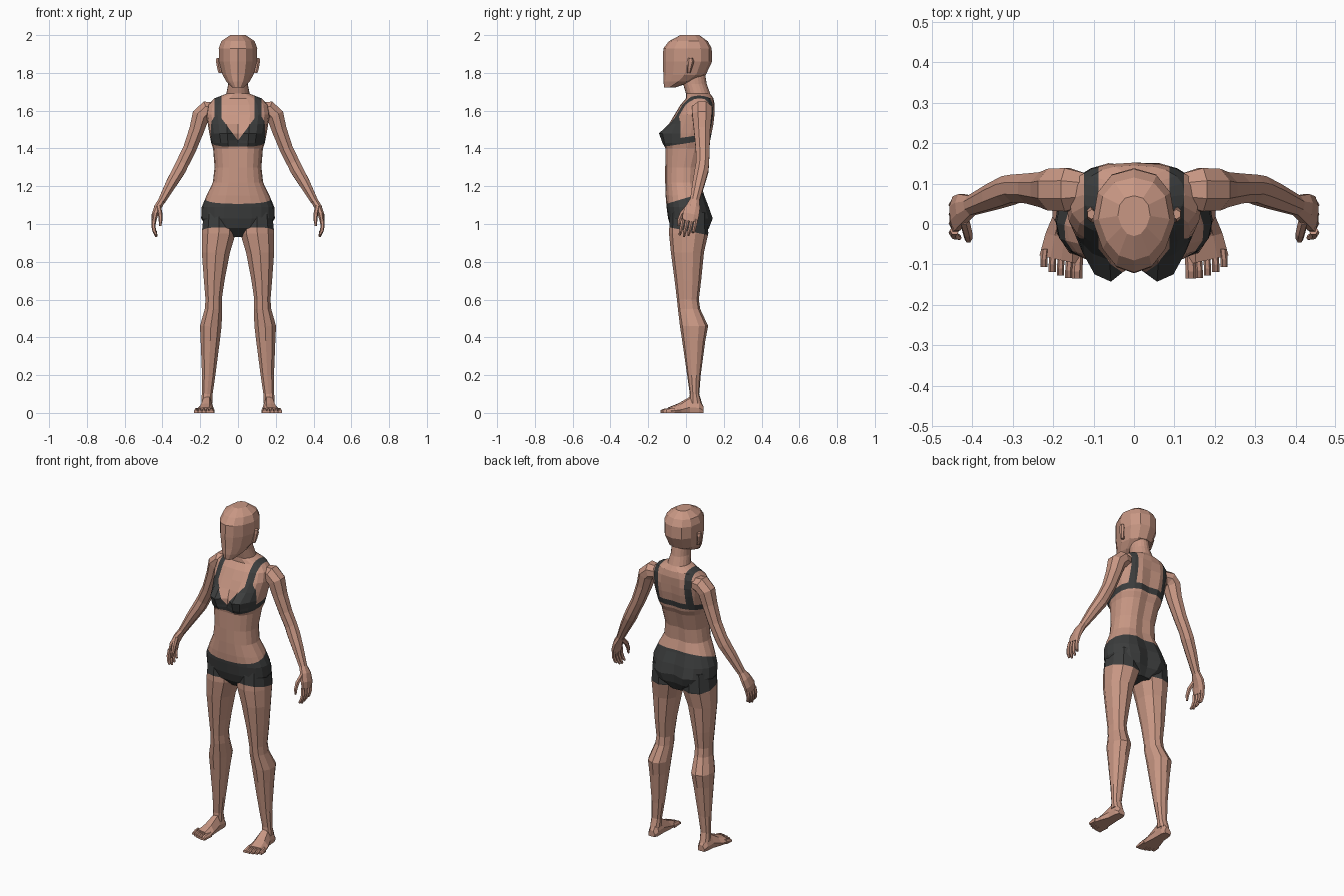
import bpy, bmesh, math
from mathutils import Vector


def material(name, rgb):
    m = bpy.data.materials.new(name)
    m.diffuse_color = (*rgb, 1)
    return m


SKIN = material("skin", (0.58, 0.31, 0.23))
CLOTH = material("dark_cloth", (0.045, 0.047, 0.047))


def loft(bm, rings):
    """Bridge equal-length rings of points and cap both ends."""
    rows = [[bm.verts.new(p) for p in r] for r in rings]
    n = len(rows[0])
    for a, b in zip(rows, rows[1:]):
        for i in range(n):
            j = (i + 1) % n
            bm.faces.new((a[i], a[j], b[j], b[i]))
    bm.faces.new(rows[0])
    bm.faces.new(rows[-1])


def oval(z, cx, hx, yf, yb, n, p=2.0, taper=1.0):
    """Horizontal superellipse ring; taper narrows the front half."""
    pts = []
    for i in range(n):
        a = 2 * math.pi * i / n - math.pi / 2
        c, s = math.cos(a), math.sin(a)
        x = math.copysign(abs(c) ** (2 / p), c) if abs(c) > 1e-6 else 0
        y = math.copysign(abs(s) ** (2 / p), s) if abs(s) > 1e-6 else 0
        k = 1 + (taper - 1) * max(0, -y)
        pts.append(Vector((cx + x * hx * k, (yf + yb) / 2 + y * (yb - yf) / 2, z)))
    return pts


def tube(bm, path, n):
    """Tube through (x, y, z, depth radius, width radius)."""
    pts = [Vector(q[:3]) for q in path]
    rings = []
    for i, q in enumerate(path):
        t = (pts[min(i + 1, len(pts) - 1)] - pts[max(i - 1, 0)]).normalized()
        u = Vector((0, 1, 0))
        u = (u - t * u.dot(t)).normalized()
        v = t.cross(u)
        rings.append([pts[i] + u * q[3] * math.cos(a) + v * q[4] * math.sin(a)
                      for a in (2 * math.pi * (k + 0.5) / n for k in range(n))])
    loft(bm, rings)


def cut(bm, co, no, zmin=-1, zmax=9):
    """Add an edge loop along a plane, on faces within a height range."""
    faces = [f for f in bm.faces if zmin < f.calc_center_median().z < zmax]
    geom = set(faces)
    for f in faces:
        geom.update(f.verts)
        geom.update(f.edges)
    bmesh.ops.bisect_plane(bm, geom=list(geom), dist=1e-5, plane_co=co, plane_no=no)


def finish(bm, name, mirror=False, rule=None):
    bmesh.ops.recalc_face_normals(bm, faces=bm.faces)
    if rule:
        for f in bm.faces:
            f.material_index = int(rule(f.calc_center_median()))
    me = bpy.data.meshes.new(name)
    bm.to_mesh(me)
    bm.free()
    me.materials.append(SKIN)
    me.materials.append(CLOTH)
    ob = bpy.data.objects.new(name, me)
    bpy.context.collection.objects.link(ob)
    if mirror:
        mod = ob.modifiers.new("mirror", 'MIRROR')
        mod.use_mirror_merge = False
    return ob


# Torso and neck: height, half width, front, back
TORSO = [(0.93, .07, -.03, .09), (0.98, .165, -.08, .11), (1.03, .195, -.095, .115),
         (1.09, .192, -.103, .11), (1.15, .167, -.108, .10), (1.22, .133, -.11, .08),
         (1.30, .124, -.11, .085), (1.40, .132, -.105, .115), (1.43, .142, -.10, .13),
         (1.48, .152, -.09, .14), (1.53, .16, -.08, .15), (1.58, .168, -.06, .155),
         (1.63, .16, -.03, .152), (1.665, .125, 0, .145), (1.69, .062, 0, .128),
         (1.74, .052, -.015, .11), (1.80, .05, -.015, .10)]


def bump(v, z0, x0, wx, wz):
    return math.exp(-((abs(v.x) - x0) / wx) ** 2 - ((v.z - z0) / wz) ** 2)


bm = bmesh.new()
loft(bm, [oval(z, 0, h, f, b, 20, 2.0 if z > 1.68 else 2.4) for z, h, f, b in TORSO])
for v in bm.verts:
    if v.co.y < 0:      # bust
        v.co.y -= 0.068 * bump(v.co, 1.47, .075, .05, .05)
    elif v.co.y > .04:  # buttocks and spine groove
        v.co.y += 0.032 * bump(v.co, 1.03, .085, .055, .07)
        if abs(v.co.x) < .01 and 1.1 < v.co.z < 1.6:
            v.co.y -= .012

# Seams where the cloth meets the skin
cut(bm, (0, 0, 1.138), (0, -.3, 1), 1.0, 1.3)
for z in (1.427, 1.46):
    cut(bm, (0, 0, z), (0, -.15, 1), 1.36, 1.56)
cut(bm, (0, -.03, 1.5), (0, 1, 0), 1.4, 1.6)
for s in (-1, 1):
    for x in (.088, .124):
        cut(bm, (s * x, 0, 0), (1, 0, 0), 1.45, 1.70)
    cut(bm, (s * .01, 0, 1.455), (-s * 1.35, 0, 1), 1.43, 1.58)
    cut(bm, (s * .124, 0, 1.57), (s * 1.6, 0, 1), 1.45, 1.60)


def torso_cloth(c):
    x, slope = abs(c.x), c.z - .15 * c.y
    shorts = c.z - .3 * c.y < 1.138
    band = 1.427 < slope < 1.46
    cup = (c.y < -.03 and slope > 1.427 and c.z < 1.455 + 1.35 * (x - .01)
           and c.z < 1.57 - 1.6 * (x - .124) and c.z < 1.57)
    strap = .088 < x < .124 and 1.46 < slope and c.z < 1.70
    return shorts or band or cup or strap


finish(bm, "torso", rule=torso_cloth)

# Head: wide skull, narrow face and chin
HEAD = [(1.722, .03, -.115, -.06), (1.755, .062, -.12, .04), (1.79, .082, -.12, .105),
        (1.86, .10, -.122, .138), (1.93, .102, -.12, .136), (1.968, .088, -.09, .115),
        (2.0, .04, -.03, .07)]
bm = bmesh.new()
loft(bm, [oval(z, 0, h, f, b, 12, 2.3, .75) for z, h, f, b in HEAD])
finish(bm, "head")

# Ears
bm = bmesh.new()
loft(bm, [oval(z, x, .011, y - d, y + d, 6) for z, x, y, d in
          ((1.80, .094, .015, .009), (1.825, .101, .018, .014),
           (1.86, .107, .024, .019), (1.878, .105, .024, .012))])
finish(bm, "ear", True)

# Legs: height, centre x, half width, front, back
LEG = [(1.06, .10, .085, -.085, .115), (.95, .102, .094, -.09, .118),
       (.85, .117, .078, -.08, .095), (.70, .126, .057, -.06, .08),
       (.60, .129, .045, -.048, .068), (.55, .13, .048, -.043, .075),
       (.46, .144, .060, -.032, .117), (.38, .147, .053, -.02, .102),
       (.20, .155, .037, .006, .078), (.10, .163, .030, .02, .070),
       (.05, .165, .031, .015, .085)]
bm = bmesh.new()
loft(bm, [oval(z, x, h, f, b, 10, 2.2) for z, x, h, f, b in LEG])
cut(bm, (.1, 0, .965), (0, .2, 1))
finish(bm, "leg", True, lambda c: c.z + .2 * c.y > .965)

# Feet: y, centre x, half width, top height
bm = bmesh.new()
rings = []
for y, x, h, t in ((.092, .165, .022, .035), (.07, .165, .032, .075), (.02, .167, .034, .085),
                   (-.035, .173, .046, .05), (-.09, .180, .054, .028)):
    rings.append([(x + h * a, y + (.012 * a if y < 0 else 0), t * b) for a, b in
                  ((-.85, 0), (.85, 0), (1, .35), (.5, .9), (0, 1), (-.5, 1), (-1, .4))])
loft(bm, rings)
finish(bm, "foot", True)

# Toes, shorter toward the outside
bm = bmesh.new()
for i in range(5):
    x, r = .141 + .0205 * i, (.013 if i == 0 else .0088)
    y = -.135 + .0018 * i * i
    loft(bm, [[(x + r * a + dx, yy, max(0, tz * b)) for a, b in
               ((-1, 0), (1, 0), (1, .6), (.5, 1), (-.5, 1), (-1, .6))]
              for yy, tz, dx in ((-.07 + .002 * i, .026, -.003), (y + .018, .022, 0), (y, .014, 0))])
finish(bm, "toes", True)

# Arms
bm = bmesh.new()
tube(bm, [(.115, .085, 1.605, .042, .04), (.165, .085, 1.605, .058, .05),
          (.197, .085, 1.575, .056, .050), (.218, .085, 1.50, .047, .043),
          (.255, .088, 1.40, .040, .038), (.292, .088, 1.325, .037, .037),
          (.312, .083, 1.285, .039, .037), (.350, .068, 1.22, .035, .032),
          (.405, .045, 1.12, .026, .021)], 8)
finish(bm, "arm", True)

# Hands
bm = bmesh.new()
tube(bm, [(.400, .047, 1.13, .025, .020), (.424, .038, 1.09, .040, .021),
          (.440, .026, 1.05, .047, .018), (.445, .020, 1.015, .043, .013)], 8)
finish(bm, "palm", True)

# Fingers and thumb
bm = bmesh.new()
for i, end in enumerate((.955, .938, .932, .942)):
    y = .053 - .023 * i
    tube(bm, [(.444, y, 1.025, .0115, .012), (.448, y - .006, .99, .011, .011),
              (.443, y - .013, .962, .010, .010), (.432, y - .018, end, .006, .006)], 6)
tube(bm, [(.420, .010, 1.09, .015, .013), (.412, -.022, 1.055, .013, .012),
          (.410, -.036, 1.02, .011, .010), (.412, -.040, .99, .006, .006)], 6)
finish(bm, "fingers", True)
